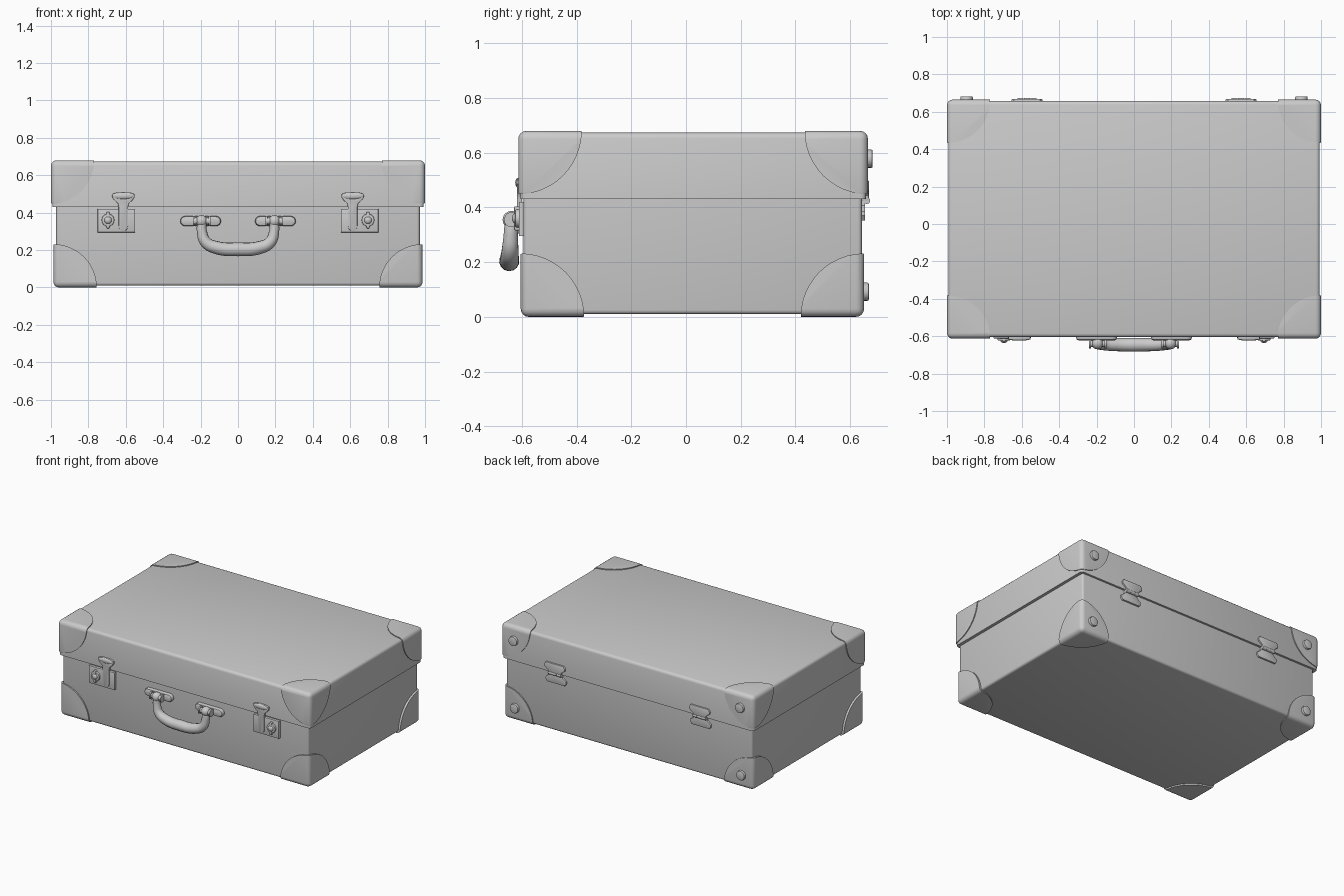
import bpy, bmesh, math
from mathutils import Matrix, Vector

if "Cube" in bpy.data.objects:
    bpy.data.objects.remove(bpy.data.objects["Cube"])


def finish(bm, name):
    bmesh.ops.recalc_face_normals(bm, faces=bm.faces)
    me = bpy.data.meshes.new(name)
    bm.to_mesh(me)
    bm.free()
    ob = bpy.data.objects.new(name, me)
    bpy.context.collection.objects.link(ob)
    return ob


def box(name, lo, hi, bevel, flat_z=None, segs=3):
    """Rounded box; edges lying in the plane z = flat_z stay sharp."""
    lo, hi = Vector(lo), Vector(hi)
    bm = bmesh.new()
    bmesh.ops.create_cube(bm, size=1, matrix=Matrix.LocRotScale((lo + hi) / 2, None, hi - lo))
    edges = [e for e in bm.edges
             if flat_z is None or any(abs(v.co.z - flat_z) > 1e-4 for v in e.verts)]
    bmesh.ops.bevel(bm, geom=edges, offset=bevel, segments=segs, profile=0.5, affect='EDGES')
    return finish(bm, name)


def prism(name, pts, y0, y1, bevel=0.003):
    """Outline in x/z extruded from y0 to y1, outer face bevelled."""
    bm = bmesh.new()
    face = bm.faces.new([bm.verts.new((x, y0, z)) for x, z in pts])
    ext = bmesh.ops.extrude_face_region(bm, geom=[face])['geom']
    bmesh.ops.translate(bm, vec=(0, y1 - y0, 0),
                        verts=[g for g in ext if isinstance(g, bmesh.types.BMVert)])
    rim = [e for e in bm.edges if all(abs(v.co.y - y1) < 1e-5 for v in e.verts)]
    bmesh.ops.bevel(bm, geom=rim, offset=bevel, segments=2, profile=0.5, affect='EDGES')
    return finish(bm, name)


def disc(name, x, z, r, y0, y1, bevel=0.005):
    pts = [(x + r * math.cos(i * math.tau / 24), z + r * math.sin(i * math.tau / 24))
           for i in range(24)]
    return prism(name, pts, y0, y1, bevel)


def blob(name, loc, scale):
    bm = bmesh.new()
    bmesh.ops.create_uvsphere(bm, u_segments=24, v_segments=12, radius=1,
                              matrix=Matrix.LocRotScale(Vector(loc), None, Vector(scale)))
    return finish(bm, name)


def rod(name, x0, x1, y, z, r):
    bm = bmesh.new()
    m = Matrix.Translation(((x0 + x1) / 2, y, z)) @ Matrix.Rotation(math.pi / 2, 4, 'Y')
    bmesh.ops.create_cone(bm, cap_ends=True, segments=20, radius1=r, radius2=r,
                          depth=abs(x1 - x0), matrix=m)
    return finish(bm, name)


def caps(name, lo, hi, z_corner, r):
    """Four corner caps: slightly larger rounded box kept only near its corners."""
    ob = box(name, lo, hi, 0.03, segs=4)
    bm = bmesh.new()
    for x in (lo[0], hi[0]):
        for y in (lo[1], hi[1]):
            bmesh.ops.create_uvsphere(bm, u_segments=48, v_segments=24, radius=r,
                                      matrix=Matrix.Translation((x, y, z_corner)))
    cutter = finish(bm, "cap_cutter")
    cutter.hide_render = True
    mod = ob.modifiers.new("corners", 'BOOLEAN')
    mod.operation, mod.solver, mod.object = 'INTERSECT', 'EXACT', cutter
    bpy.context.view_layer.update()
    me = bpy.data.meshes.new_from_object(ob.evaluated_get(bpy.context.evaluated_depsgraph_get()))
    ob.modifiers.clear()
    ob.data = me
    bpy.data.objects.remove(cutter)


# Case shells and corner caps
box("base", (-0.972, -0.594, 0.01), (0.972, 0.643, 0.435), 0.015, flat_z=0.435)
box("lid", (-0.993, -0.605, 0.43), (0.993, 0.658, 0.673), 0.02, flat_z=0.43)
caps("base_corner_caps", (-0.987, -0.604, 0), (0.987, 0.651, 0.43), 0, 0.232)
caps("lid_corner_caps", (-1, -0.613, 0.43), (1, 0.665, 0.68), 0.68, 0.232)

for s, side in ((-1, "left"), (1, "right")):
    # Latch plate, turn knob and hasp
    prism(f"{side}_latch_plate", [(s * x, z) for x, z in
          ((0.55, 0.295), (0.75, 0.295), (0.75, 0.42), (0.55, 0.42))], -0.59, -0.611)
    disc(f"{side}_latch_knob", s * 0.695, 0.36, 0.034, -0.605, -0.624)
    blob(f"{side}_knob_dome", (s * 0.695, -0.622, 0.36), (0.02, 0.014, 0.02))
    box(f"{side}_knob_bar", (s * 0.695 - 0.009, -0.628, 0.316),
        (s * 0.695 + 0.009, -0.605, 0.404), 0.005)
    half = [(0.012, 0.305), (0.022, 0.315), (0.025, 0.33), (0.025, 0.43), (0.03, 0.45),
            (0.05, 0.468), (0.06, 0.485), (0.058, 0.5), (0.035, 0.508)]
    outline = half + [(-x, z) for x, z in reversed(half)]
    prism(f"{side}_hasp", [(s * 0.613 + x, z) for x, z in outline], -0.6, -0.618)
    blob(f"{side}_hasp_grip", (s * 0.613, -0.614, 0.49), (0.06, 0.01, 0.018))

    # Handle mount: rounded strap plate, raised hub and pin
    cap = []
    for cx, a0 in ((0.282, -90), (0.118, 90)):
        cap += [(s * (cx + 0.027 * math.cos(math.radians(a0 + i * 22.5))),
                 0.355 + 0.027 * math.sin(math.radians(a0 + i * 22.5))) for i in range(9)]
    prism(f"{side}_handle_mount", cap, -0.59, -0.622, 0.012)
    blob(f"{side}_handle_hub", (s * 0.195, -0.638, 0.355), (0.032, 0.032, 0.032))
    rod(f"{side}_handle_pin", s * 0.15, s * 0.23, -0.64, 0.355, 0.018)
    for x in (0.153, 0.235):
        rod(f"{side}_handle_lug", s * (x - 0.005), s * (x + 0.005), -0.638, 0.355, 0.027)

    # Hinge: two flared leaves and a knuckle barrel
    for name, y0, y1, z0, d in (("lower", 0.63, 0.655, 0.425, -1), ("upper", 0.645, 0.669, 0.425, 1)):
        half = [(0.05, 0), (0.052, 0.018), (0.08, 0.04), (0.082, 0.055), (0.07, 0.073)]
        outline = half + [(-x, z) for x, z in reversed(half)]
        prism(f"{side}_hinge_{name}_leaf",
              [(s * 0.572 + x, z0 + d * z) for x, z in outline], y0, y1, 0.004)
    for i in (-1, 0, 1):
        c = s * 0.572 + i * 0.034
        rod(f"{side}_hinge_knuckle", c - 0.016, c + 0.016, 0.661, 0.425, 0.012)

    # Back feet studs
    disc(f"{side}_lower_stud", s * 0.895, 0.092, 0.033, 0.64, 0.668)
    disc(f"{side}_upper_stud", s * 0.895, 0.578, 0.033, 0.65, 0.682)

# Carrying handle, thicker at the grip
half = [(-0.193, -0.638, 0.36, 0.024), (-0.193, -0.64, 0.30, 0.027), (-0.172, -0.643, 0.242, 0.031),
        (-0.11, -0.645, 0.212, 0.035)]
path = half + [(0, -0.646, 0.204, 0.037)] + [(-x, y, z, r) for x, y, z, r in reversed(half)]
cu = bpy.data.curves.new("handle", 'CURVE')
cu.dimensions = '3D'
cu.bevel_depth, cu.bevel_resolution, cu.use_fill_caps, cu.resolution_u = 1.0, 5, True, 8
sp = cu.splines.new('BEZIER')
sp.bezier_points.add(len(path) - 1)
for p, (x, y, z, r) in zip(sp.bezier_points, path):
    p.co, p.radius = (x, y, z), r
    p.handle_left_type = p.handle_right_type = 'AUTO'
tmp = bpy.data.objects.new("handle_path", cu)
bpy.context.collection.objects.link(tmp)
bpy.context.view_layer.update()
me = bpy.data.meshes.new_from_object(tmp.evaluated_get(bpy.context.evaluated_depsgraph_get()))
bpy.data.objects.remove(tmp)
bpy.context.collection.objects.link(bpy.data.objects.new("handle", me))

# Smooth shading with sharp edges kept
for ob in bpy.context.scene.objects:
    ob.select_set(True)
    bpy.context.view_layer.objects.active = ob
bpy.ops.object.shade_smooth_by_angle(angle=math.radians(35))
